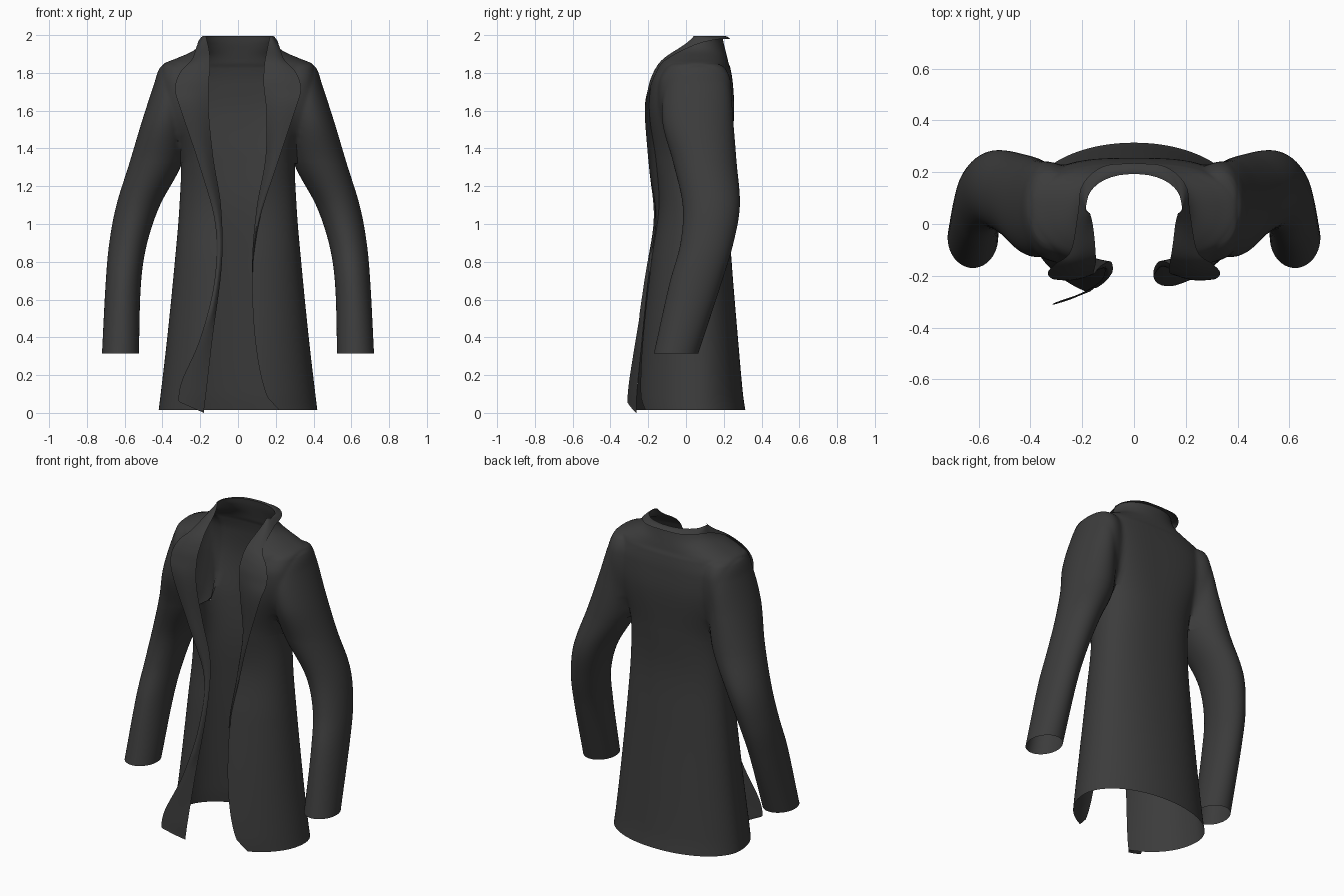
import bpy, math
from mathutils import Vector

if "Cube" in bpy.data.objects:
    bpy.data.objects.remove(bpy.data.objects["Cube"])

cloth = bpy.data.materials.new("charcoal_cloth")
cloth.diffuse_color = (0.045, 0.045, 0.045, 1)
cloth.use_nodes = True
cloth.node_tree.nodes["Principled BSDF"].inputs["Base Color"].default_value = cloth.diffuse_color


def interp(table, t):
    """Smooth interpolation of rows (t, a, b, ...) at t."""
    n = len(table)
    t = min(max(t, table[0][0]), table[-1][0])
    i = next(k for k in range(n - 1) if t <= table[k + 1][0])
    p, q = table[i], table[i + 1]
    h = q[0] - p[0]
    u = (t - p[0]) / h

    def slope(k, c):
        a, b = max(k - 1, 0), min(k + 1, n - 1)
        return (table[b][c] - table[a][c]) / (table[b][0] - table[a][0])
    out = []
    for c in range(1, len(p)):
        out.append((2*u**3 - 3*u*u + 1) * p[c] + (u**3 - 2*u*u + u) * h * slope(i, c)
                   + (3*u*u - 2*u**3) * q[c] + (u**3 - u*u) * h * slope(i + 1, c))
    return out


def loft(name, rows, closed=False):
    w = len(rows[0])
    faces = []
    for r in range(len(rows) - 1):
        for c in range(w if closed else w - 1):
            d = (c + 1) % w
            faces.append((r*w + c, r*w + d, (r+1)*w + d, (r+1)*w + c))
    me = bpy.data.meshes.new(name)
    me.from_pydata([tuple(v) for row in rows for v in row], [], faces)
    me.materials.append(cloth)
    ob = bpy.data.objects.new(name, me)
    bpy.context.collection.objects.link(ob)
    for o in bpy.context.selected_objects:
        o.select_set(False)
    bpy.context.view_layer.objects.active = ob
    ob.select_set(True)
    bpy.ops.object.shade_smooth_by_angle(angle=math.radians(60))
    return ob


# Body profile: z, half width, back y, right front y, right edge x, left front y, left edge x, squareness
BODY = [
    (0.02, .42, .314, -.26, .22, -.295, .18, 2.05),
    (0.10, .41, .302, -.26, .15, -.29, .17, 2.05),
    (0.40, .375, .275, -.235, .09, -.25, .135, 2.1),
    (0.80, .335, .242, -.188, .075, -.195, .085, 2.2),
    (1.10, .31, .225, -.15, .10, -.15, .09, 2.3),
    (1.35, .305, .237, -.175, .145, -.175, .13, 2.5),
    (1.60, .355, .255, -.20, .15, -.20, .155, 3.1),
    (1.75, .39, .248, -.187, .135, -.187, .155, 3.0),
    (1.83, .40, .235, -.16, .138, -.16, .148, 2.5),
    (1.855, .39, .226, -.145, .14, -.145, .147, 2.4),
    (1.88, .33, .22, -.13, .144, -.13, .148, 2.3),
    (1.92, .24, .21, -.09, .152, -.09, .152, 2.2),
    (1.96, .20, .20, -.03, .16, -.03, .16, 2.2),
    (2.00, .187, .193, .02, .17, .02, .17, 2.2)]
YM = 0.06
ARMPIT = 1.33

# Sleeve profile: z, outer x, inner x, front y, back y
SLEEVE = [
    (0.32, .72, .525, -.17, .065),
    (0.70, .70, .513, -.085, .19),
    (0.90, .682, .482, -.03, .25),
    (1.10, .645, .415, -.017, .285),
    (1.33, .574, .295, -.068, .268),
    (1.55, .508, .26, -.125, .25),
    (1.75, .443, .26, -.11, .23),
    (1.83, .415, .28, -.065, .19),
    (1.86, .38, .33, .0, .12)]


def yoke_section(z, side, count=36):
    """Half section where body and sleeve have joined."""
    xs, yb, yr, xr, yl, xl, n = interp(BODY, z)
    yf, xe = (yr, xr) if side > 0 else (yl, xl)
    xo, xi, sf, sb = interp(SLEEVE, z)
    arm = z < 1.855
    wide = max(xs, xo) if arm else xs
    mid, half = (sf + sb) / 2, (sb - sf) / 2
    blend = 0.004 + 0.09 * min(1, max(0, z - ARMPIT) / 0.15)

    def edge(x, sign):
        ys = []
        if x <= xs:
            depth = (yb - YM) if sign > 0 else (YM - yf)
            ys.append(sign * YM + depth * max(0, 1 - (x / xs) ** n) ** (1 / n))
        r = (x - (xo + xi) / 2) / ((xo - xi) / 2)
        if arm and abs(r) <= 1.0001:
            ys.append(sign * mid + half * math.sqrt(max(0, 1 - r * r)))
        if not ys:
            return YM
        y = max(ys)
        if len(ys) == 2:
            y += max(0, blend - abs(ys[0] - ys[1])) ** 2 / (4 * blend)
        return sign * y
    end = math.asin(min(1, xe / wide))
    pts = []
    for k in range(count + 1):
        x = wide * math.sin(math.pi / 2 * k / count)
        pts.append(Vector((side * x, edge(x, 1), z)))
    for k in range(1, count + 1):
        x = wide * math.sin(math.pi / 2 + (math.pi / 2 - end) * k / count)
        pts.append(Vector((side * x, edge(x, -1), z)))
    return pts


def waist_section(z, side, count=72):
    """Half section of the body alone, below the armpits."""
    xs, yb, yr, xr, yl, xl, n = interp(BODY, z)
    yf, xe = (yr, xr) if side > 0 else (yl, xl)
    end = math.acos(min(1, (xe / xs) ** (n / 2)))
    pts = []
    for k in range(count + 1):
        a = math.pi/2 - (math.pi/2 + end) * k / count
        x = xs * abs(math.cos(a)) ** (2 / n)
        s = abs(math.sin(a)) ** (2 / n)
        y = YM + (yb - YM) * s if a > 0 else YM - (YM - yf) * s
        pts.append(Vector((side * x, y, z)))
    return pts


def full(section, z):
    return section(z, -1)[::-1] + section(z, 1)[1:]


# Coat skirt and waist below the armpits, yoke with the sleeve heads above
loft("coat_body", [full(waist_section, 0.02 + (ARMPIT - 0.02) * i / 40) for i in range(41)])
start = ARMPIT - 0.004
zs = [start + (1.8 - start) * i / 40 for i in range(40)] + [1.8 + .2 * i / 40 for i in range(41)]
loft("coat_yoke", [full(yoke_section, z) for z in zs])


def sleeve_row(z, side):
    xo, xi, yf, yb = interp(SLEEVE, z)
    ring = []
    for k in range(48):
        a = 2 * math.pi * k / 48
        ring.append(Vector((side * ((xo + xi)/2 + (xo - xi)/2 * math.cos(a)),
                            (yf + yb)/2 + (yb - yf)/2 * math.sin(a), z)))
    return ring


# Sleeves below the armpits
for side, label in ((1, "right"), (-1, "left")):
    loft("sleeve_" + label,
         [sleeve_row(0.32 + (ARMPIT - 0.32) * i / 32, side) for i in range(33)], closed=True)

# Turned-back collar and lapels: outer edge points (x, y, z) and the z of the fold
COLLAR = [
    (0, .235, 1.985, 2.0), (.12, .222, 1.985, 2.0), (.2, .15, 1.98, 2.0), (.217, .04, 1.95, 2.0),
    (.245, -.105, 1.875, 1.93), (.305, -.155, 1.81, 1.85), (.333, -.19, 1.72, 1.73), (.30, -.215, 1.6, 1.6)]
RIGHT = [(.2, -.195, 1.3, 1.3), (.12, -.158, 1.05, 1.05), (.085, -.182, .85, .85), (.078, -.19, .75, .75)]
LEFT = [(.2, -.195, 1.3, 1.3), (.12, -.165, 1.0, 1.0), (.125, -.215, .7, .7), (.2, -.265, .4, .4),
        (.295, -.3, .18, .16), (.315, -.31, .08, .04), (.305, -.31, .06, .005)]
NECK = [0, .36, .7, 1]      # position along the neckline of the first collar points


def lapel_rows(side, pts):
    table = [(i,) + p + ((NECK[i] if i < 4 else 1),) for i, p in enumerate(pts)]
    rows = []
    top = yoke_section(2.0, side)
    for s in range((len(pts) - 1) * 7 + 1):
        x, y, z, zf, nk = interp(table, s / 7)
        zf = min(zf, 2.0)
        outer = Vector((side * x, y, z))
        if s < 21:
            f = min(max(nk, 0), 1) * (len(top) - 1)
            i = min(int(f), len(top) - 2)
            fold = top[i].lerp(top[i + 1], f - i)
        else:
            fold = (yoke_section if zf > ARMPIT else waist_section)(zf, side)[-1]
            fold.z = zf
        front = min(1, max(0, (s - 14) / 14))
        bulge = Vector((0, -.012 * front, .006 * (1 - front)))
        if z < 0.5:
            bulge *= 0.3
        rows.append([fold.lerp(outer, k / 8) + bulge * math.sin(math.pi * k / 8)
                     for k in range(9)])
    return rows


right = lapel_rows(1, COLLAR + RIGHT)
left = lapel_rows(-1, COLLAR + LEFT)
loft("collar_and_lapels", left[::-1] + right[1:])

# Rest the coat on the ground
low = min(v.co.z for o in bpy.data.objects for v in o.data.vertices)
for o in bpy.data.objects:
    o.location.z -= low
